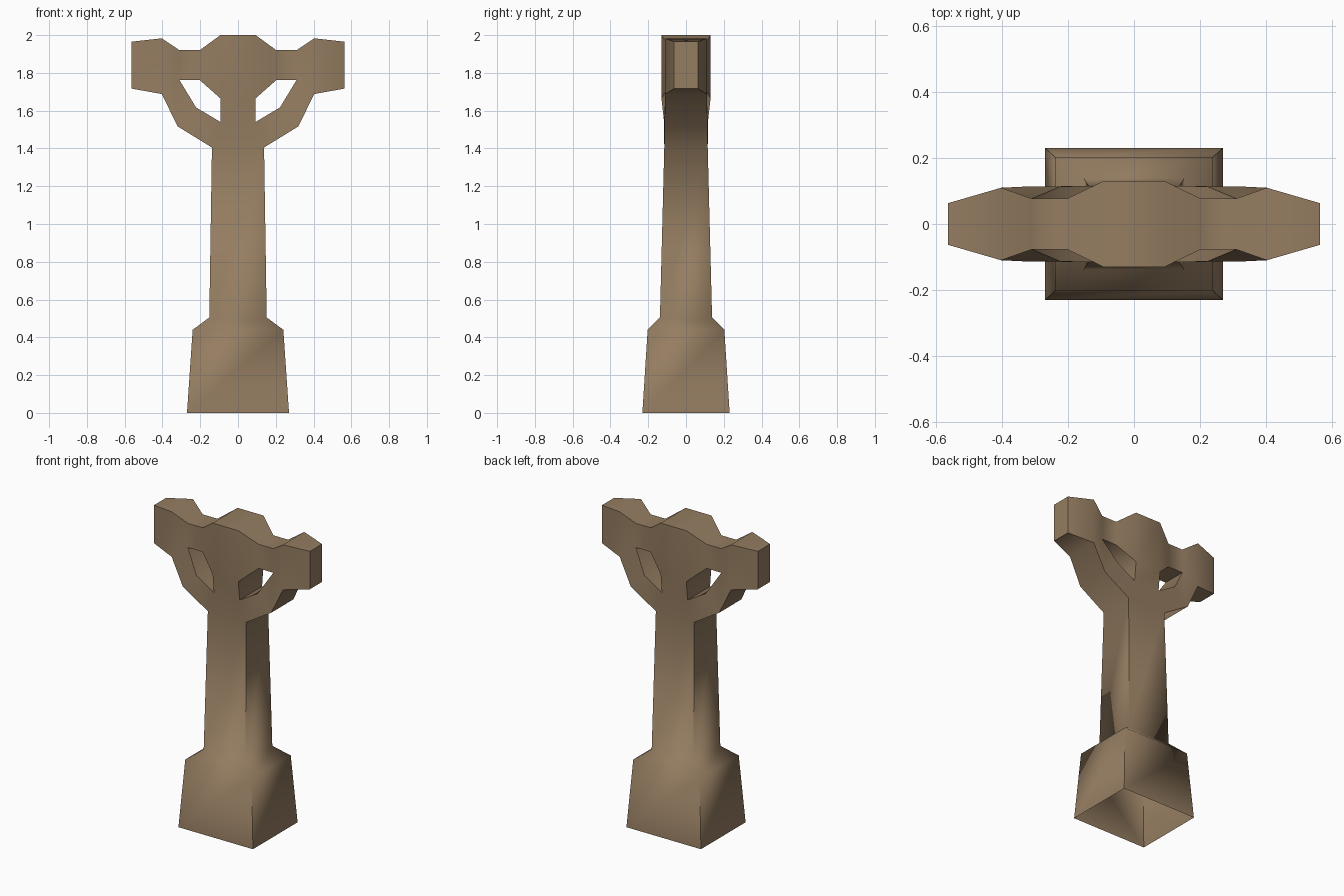
import bpy, bmesh, math

if "Cube" in bpy.data.objects:
    bpy.data.objects.remove(bpy.data.objects["Cube"])

# Head nodes on the right half: (x, z, half depth)
HEAD = {
    "A": (.093, 2.0, .13), "B": (.203, 1.92, .077), "C": (.31, 1.92, .077),
    "D": (.403, 1.983, .11), "E": (.565, 1.965, .063), "F": (.565, 1.717, .063),
    "G": (.403, 1.688, .11), "H": (.32, 1.517, .114), "I": (.138, 1.405, .115),
    "J": (.093, 1.665, .13), "K": (.203, 1.762, .077), "L": (.31, 1.762, .077),
    "M": (.222, 1.617, .114), "N": (.093, 1.54, .116),
}
SIDE_PANELS = ["ABKJ", "BCLK", "CDGL", "DEFG", "LGHM", "MHIN"]
CENTRE_STRIPS = ["AJ", "JN", "NI"]
OUTER, HOLE = "ABCDEFGHI", "JKLMNJ"
# Shaft foot, chamfer and plinth foot: (half width, half depth, z)
RINGS = [(.152, .138, .505), (.24, .203, .44), (.27, .231, 0)]

bm = bmesh.new()
v = {}
for name, (x, z, d) in HEAD.items():
    for sx in (-1, 1):
        for sy in (-1, 1):
            v[name, sx, sy] = bm.verts.new((sx * x, sy * d, z))

# Front and back panels of the arms and ring
for sy in (-1, 1):
    for sx in (-1, 1):
        for panel in SIDE_PANELS:
            bm.faces.new([v[n, sx, sy] for n in panel])
    for a, b in CENTRE_STRIPS:
        bm.faces.new([v[a, -1, sy], v[a, 1, sy], v[b, 1, sy], v[b, -1, sy]])

# Walls around the outline and through the two openings
for sx in (-1, 1):
    for loop in (OUTER, HOLE):
        for a, b in zip(loop, loop[1:]):
            bm.faces.new([v[a, sx, -1], v[b, sx, -1], v[b, sx, 1], v[a, sx, 1]])
bm.faces.new([v["A", sx, sy] for sx, sy in ((-1, -1), (1, -1), (1, 1), (-1, 1))])

# Tapered shaft and plinth, open underneath
corners = ((-1, -1), (1, -1), (1, 1), (-1, 1))
upper = [v["I", sx, sy] for sx, sy in corners]
for w, d, z in RINGS:
    lower = [bm.verts.new((sx * w, sy * d, z)) for sx, sy in corners]
    for i in range(4):
        j = (i + 1) % 4
        bm.faces.new([lower[i], lower[j], upper[j], upper[i]])
    upper = lower

bmesh.ops.recalc_face_normals(bm, faces=bm.faces[:])
mesh = bpy.data.meshes.new("stone_cross")
bm.to_mesh(mesh)
bm.free()
cross = bpy.data.objects.new("stone_cross", mesh)
bpy.context.collection.objects.link(cross)

brown = bpy.data.materials.new("brown_stone")
brown.diffuse_color = (.30, .205, .12, 1)
brown.use_nodes = True
brown.node_tree.nodes["Principled BSDF"].inputs["Base Color"].default_value = brown.diffuse_color
mesh.materials.append(brown)

# Soft bends, crisp right-angled corners
bpy.context.view_layer.objects.active = cross
cross.select_set(True)
bpy.ops.object.shade_smooth_by_angle(angle=math.radians(60))
